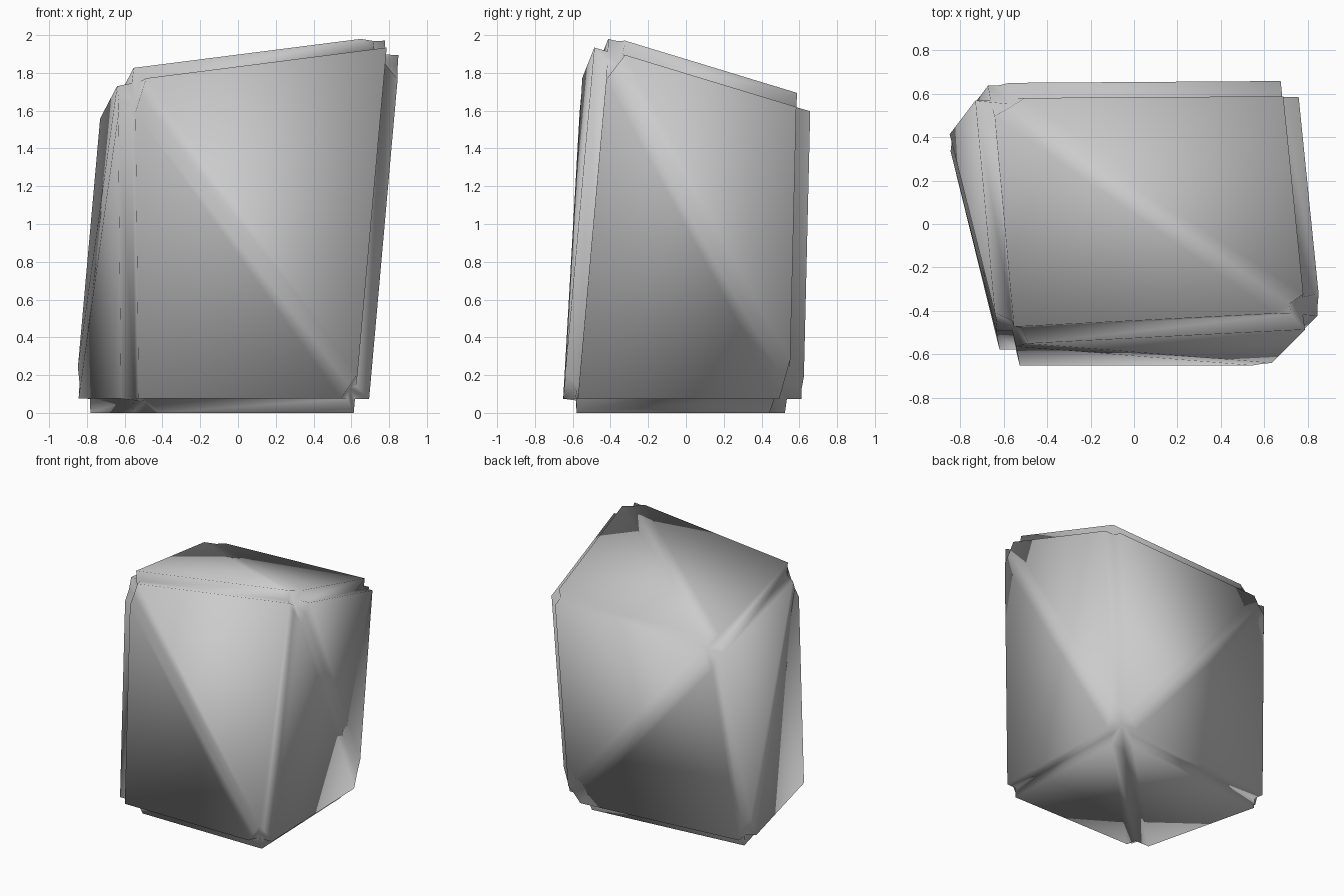
import bpy, bmesh

if "Cube" in bpy.data.objects:
    bpy.data.objects.remove(bpy.data.objects["Cube"])

# Stone colour
stone = bpy.data.materials.new("stone_grey")
stone.diffuse_color = (0.6, 0.6, 0.6, 1)
stone.use_nodes = True
stone.node_tree.nodes["Principled BSDF"].inputs["Base Color"].default_value = stone.diffuse_color

# Eight corners of the leaning block: bottom ring, then top ring
corners = [(-0.60, -0.655, 0), (0.69, -0.655, 0), (0.65, 0.62, 0), (-0.875, 0.46, 0),
           (-0.62, -0.55, 1.83), (0.87, -0.475, 2.02), (0.755, 0.66, 1.675), (-0.73, 0.65, 1.62)]

# Each side is two triangles, folded along its diagonal
sides = [(0, 1, 4), (1, 5, 4),    # front
         (1, 2, 5), (2, 6, 5),    # right
         (2, 7, 6), (2, 3, 7),    # back
         (0, 4, 3), (3, 4, 7),    # left
         (4, 5, 7), (5, 6, 7),    # top
         (0, 2, 1), (0, 3, 2)]    # bottom

bm = bmesh.new()
verts = [bm.verts.new(c) for c in corners]
for side in sides:
    bm.faces.new([verts[i] for i in side])
bmesh.ops.recalc_face_normals(bm, faces=bm.faces)

# Grooved edges: an inward-stepped bevel all round
bmesh.ops.bevel(bm, geom=bm.edges[:], offset=0.075, offset_type='OFFSET',
                segments=2, profile=0.0, affect='EDGES', clamp_overlap=True)
for face in bm.faces:
    face.smooth = True

mesh = bpy.data.meshes.new("boulder")
bm.to_mesh(mesh)
bm.free()
mesh.materials.append(stone)
boulder = bpy.data.objects.new("boulder", mesh)
bpy.context.collection.objects.link(boulder)
